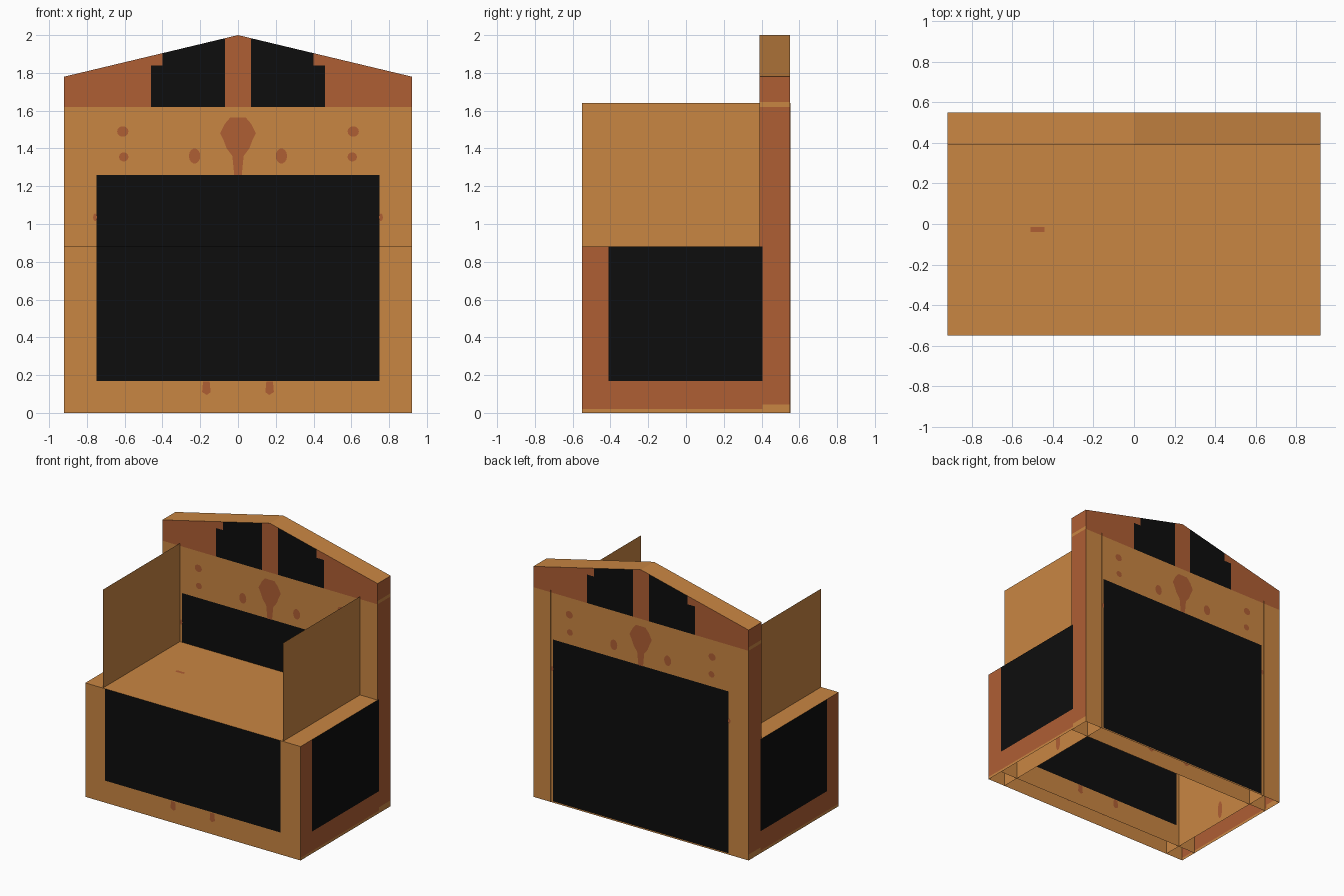
import bpy, bmesh, math
from mathutils import Vector

cube = bpy.data.objects.get("Cube")
if cube:
    bpy.data.objects.remove(cube, do_unlink=True)


def material(name, rgb):
    m = bpy.data.materials.new(name)
    m.use_nodes = True
    m.diffuse_color = (*rgb, 1)
    m.node_tree.nodes["Principled BSDF"].inputs["Base Color"].default_value = (*rgb, 1)
    return m


MATS = [material("light_wood", (0.584, 0.238, 0.055)),
        material("red_wood", (0.429, 0.112, 0.034)),
        material("black_cushion", (0.004, 0.004, 0.004))]
WOOD, RED, BLACK = range(3)

# Main dimensions: half width, half depth, backrest front, seat, shoulder, arm
W, D, B, SEAT, EAVE, PEAK, ARM, ARM_TOP = 0.92, 0.55, 0.39, 0.88, 1.78, 2.0, 0.77, 1.64
BAND = 1.62


def roof_height(x):
    return PEAK - (PEAK - EAVE) * abs(x) / W


def panel(name, axis, pos, outlines, rule=lambda u, v: WOOD, ucuts=(), vcuts=(), flip=False):
    """Flat panel across an axis, cut along lines and coloured by face centre."""
    bm = bmesh.new()
    for pts in outlines:
        bm.faces.new([bm.verts.new((u, v, 0)) for u, v in pts])
    cuts = [((c, 0, 0), (1, 0, 0)) for c in ucuts] + [((0, c, 0), (0, 1, 0)) for c in vcuts]
    for co, no in cuts:
        bmesh.ops.bisect_plane(bm, geom=bm.verts[:] + bm.edges[:] + bm.faces[:],
                               plane_co=co, plane_no=no)
    for f in bm.faces:
        c = f.calc_center_median()
        f.material_index = rule(c.x, c.y)
    for vert in bm.verts:
        u, v, _ = vert.co
        p = pos(u) if callable(pos) else pos
        vert.co = Vector({"x": (p, u, v), "y": (u, p, v), "z": (u, v, p)}[axis])
    if flip:
        bmesh.ops.reverse_faces(bm, faces=bm.faces[:])
    mesh = bpy.data.meshes.new(name)
    bm.to_mesh(mesh)
    bm.free()
    for m in MATS:
        mesh.materials.append(m)
    ob = bpy.data.objects.new(name, mesh)
    bpy.context.collection.objects.link(ob)
    return ob


def rect(u0, u1, v0, v1):
    return [(u0, v0), (u1, v0), (u1, v1), (u0, v1)]


def oval(u, v, ru, rv, n=14):
    return [(u + ru * math.cos(math.tau * i / n), v + rv * math.sin(math.tau * i / n))
            for i in range(n)]


def face_rule(bottom):
    # Black cushion below, red gable with two black windows above
    def rule(x, z):
        x = abs(x)
        if z > BAND:
            window = 0.07 < x < 0.40 or (0.40 < x < 0.46 and z < 1.84)
            return BLACK if window else RED
        return BLACK if x < 0.75 and bottom < z < 1.26 else WOOD
    return rule


def side_rule(y, z):
    if z < (0.02 if y < 0.405 else 0.045) or BAND < z < 1.645:
        return WOOD
    return BLACK if -0.41 < y < 0.405 and 0.17 < z < SEAT else RED


def spots(name, axis, pos, shapes):
    # Thin painted plates on both faces of a wall
    for label, off, flip in (("a", -0.003, axis == "x"), ("b", 0.003, axis != "x")):
        panel(f"{name}_{label}", axis, pos + off, shapes, lambda u, v: RED, flip=flip)


# Backrest with pointed top
gable = [(-W, 0), (W, 0), (W, EAVE), (0, PEAK), (-W, EAVE)]
xcuts = [s * c for c in (0.07, 0.40, 0.46, 0.75) for s in (-1, 1)]
panel("backrest_front", "y", B, [gable], face_rule(0.17), xcuts, (0.17, 1.26, BAND, 1.84))
panel("backrest_back", "y", D, [gable], face_rule(0.01), xcuts, (0.01, 1.26, BAND, 1.84), flip=True)
panel("backrest_top", "z", roof_height, [rect(-W, W, B, D)], ucuts=(0,))

# Front wall, inner front wall and seat
for name, y in (("front_wall", -D), ("inner_front_wall", -0.41)):
    panel(name, "y", y, [rect(-W, W, 0, SEAT)], face_rule(0.17), (-0.75, 0.75), (0.17,))
panel("seat", "z", SEAT, [rect(-W, W, -D, B)])

# Outer sides and thin arm panels
for label, s in (("left", 1), ("right", -1)):
    panel(f"{label}_side", "x", s * W, [rect(-D, B, 0, SEAT), rect(B, D, 0, EAVE)], side_rule,
          (-0.41, 0.405), (0.02, 0.045, 0.17, SEAT, BAND, 1.645), flip=s < 0)
    panel(f"{label}_arm", "x", s * ARM, [rect(-D, D + 0.003, 0, ARM_TOP)], flip=s < 0)
    spots(f"{label}_arm_spot", "x", s * ARM, [oval(0.06, 0.1, 0.025, 0.07)])

# Painted ornaments
half = [(0.02, 1.26), (0.03, 1.36), (0.06, 1.40), (0.075, 1.44),
        (0.095, 1.48), (0.07, 1.53), (0.04, 1.565)]
crest = half + [(-x, z) for x, z in reversed(half)]
upper, lower = [crest], []
for s in (-1, 1):
    upper += [oval(s * 0.23, 1.36, 0.03, 0.04), oval(s * 0.61, 1.49, 0.03, 0.028),
              oval(s * 0.605, 1.355, 0.025, 0.024), oval(s * 0.757, 1.035, 0.01, 0.02)]
    lower.append([(s * x, z) for x, z in ((0.15, 0.165), (0.145, 0.11), (0.165, 0.095),
                                          (0.19, 0.11), (0.185, 0.165))][::s])
spots("backrest_front_ornament", "y", B, upper + lower)
spots("backrest_back_ornament", "y", D, upper)
spots("front_wall_ornament", "y", -D, lower)
spots("inner_wall_ornament", "y", -0.41, lower)
panel("seat_mark", "z", SEAT + 0.003, [rect(-0.51, -0.44, -0.04, -0.015)], lambda u, v: RED)
